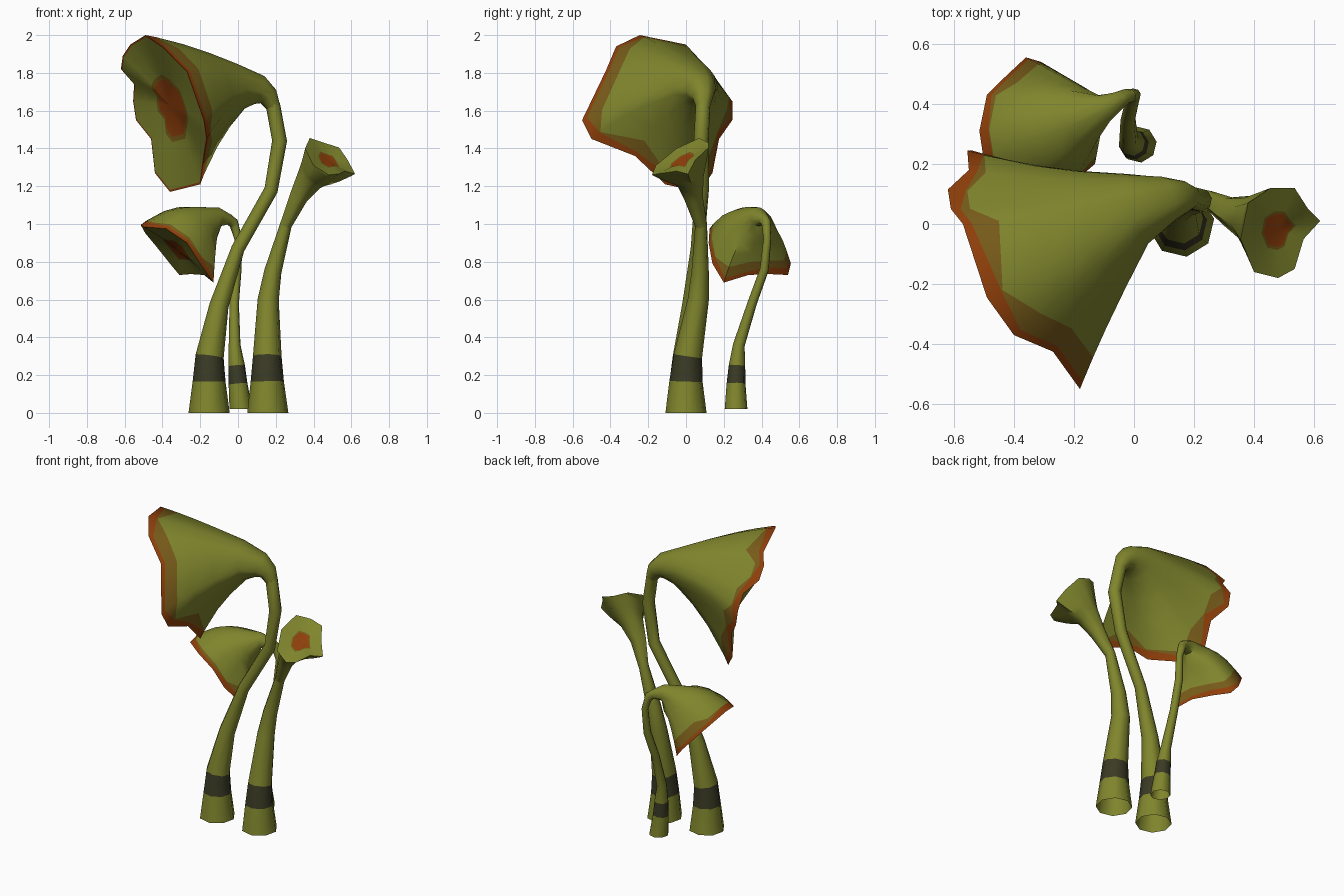
import bpy, bmesh, math, random
from mathutils import Vector, Quaternion

if "Cube" in bpy.data.objects:
    bpy.data.objects.remove(bpy.data.objects["Cube"])

random.seed(7)


def material(name, rgb):
    m = bpy.data.materials.new(name)
    m.diffuse_color = (*rgb, 1)
    m.use_nodes = True
    m.node_tree.nodes["Principled BSDF"].inputs["Base Color"].default_value = m.diffuse_color
    return m


MATS = [material("olive_green", (0.215, 0.236, 0.026)),
        material("dark_band", (0.042, 0.042, 0.018)),
        material("rust_orange", (0.28, 0.050, 0.003)),
        material("brown_fringe", (0.185, 0.105, 0.010))]
GREEN, DARK, RUST, FRINGE = range(4)


def loft(name, rings, colours, cap_point=None, cap_colour=GREEN):
    """Skin a list of equal-length point rings; colours holds one index per strip."""
    bm = bmesh.new()
    vs = [[bm.verts.new(p) for p in r] for r in rings]
    n = len(rings[0])
    for a, b, c in zip(vs, vs[1:], colours):
        for i in range(n):
            j = (i + 1) % n
            bm.faces.new((a[i], a[j], b[j], b[i])).material_index = c
    if cap_point is not None:
        tip = bm.verts.new(cap_point)
        for i in range(n):
            bm.faces.new((vs[-1][i], vs[-1][(i + 1) % n], tip)).material_index = cap_colour
    for f in bm.faces:
        f.smooth = True
    bmesh.ops.recalc_face_normals(bm, faces=bm.faces)
    me = bpy.data.meshes.new(name)
    bm.to_mesh(me)
    bm.free()
    for m in MATS:
        me.materials.append(m)
    me.set_sharp_from_angle(angle=math.radians(50))
    ob = bpy.data.objects.new(name, me)
    bpy.context.collection.objects.link(ob)
    return ob


def stem(name, path, band):
    """Eight-sided open tube through (x, y, z, radius); strip number `band` is dark."""
    pts = [Vector(p[:3]) for p in path]
    rings = []
    for k, p in enumerate(pts):
        t = (pts[min(k + 1, len(pts) - 1)] - pts[max(k - 1, 0)]).normalized()
        if k == 0:
            t = Vector((0, 0, 1))
        q = Vector((0, 0, 1)).rotation_difference(t)
        rings.append([p + q @ Vector((math.cos(a), math.sin(a), 0)) * path[k][3] * 1.05
                      for a in (math.tau * (i + 0.2) / 8 for i in range(8))])
    loft(name, rings, [DARK if k == band else GREEN for k in range(len(path) - 1)])


def flower(name, neck, rim, lift, depth, edged):
    """Trumpet from round neck rings to an irregular rim, closed by a shallow face."""
    rim = [Vector(p) for p in rim]
    n = len(rim)
    mid = sum(rim, Vector()) / n
    cs = [Vector(p[:3]) for p in neck]
    axis = (mid - cs[-1]).normalized()
    # spread the neck points round the circle by rim length, lined up with the rim
    flat = [(p - mid) - axis * (p - mid).dot(axis) for p in rim]
    turn = sum((flat[i].cross(flat[(i + 1) % n]).dot(axis) for i in range(n)))
    sign = 1 if turn > 0 else -1
    steps = [(rim[(i + 1) % n] - rim[i]).length for i in range(n)]
    angs = [sign * math.tau * sum(steps[:i]) / sum(steps) for i in range(n)]
    start = sum((Quaternion(axis, -a) @ f for a, f in zip(angs, flat)), Vector()).normalized()
    # average the even spread with the true rim direction
    radial = [(Quaternion(axis, a) @ start + f.normalized()).normalized()
              for a, f in zip(angs, flat)]
    rings = []
    for k, c in enumerate(cs):
        nxt = cs[k + 1] if k + 1 < len(cs) else mid
        prv = cs[k - 1] if k else c
        q = axis.rotation_difference((nxt - prv).normalized())
        rings.append([c + (q @ u) * neck[k][3] for u in radial])
    base, lift = rings[-1], Vector(lift)
    colours = [GREEN] * (len(cs) - 1)
    # outer skin, with a ragged rust border
    for t, c, lo, hi in ((0.28, GREEN, 0, 0), (0.55, GREEN, 0, 0), (0.88, GREEN, -.12, 0),
                         (0.92, FRINGE, -.03, .02), (1, RUST, 0, 0)):
        ring = []
        for a, b in zip(base, rim):
            s = t + random.choice((lo, hi, hi))
            ring.append(a.lerp(b, s) + lift * (4 * s * (1 - s)))
        rings.append(ring)
        colours.append(c if edged else GREEN)
    # inner face with a rust heart
    for f, c in ((0.975, RUST if edged else GREEN), (0.7, GREEN), (0.43, GREEN), (0.37, FRINGE)):
        rings.append([mid.lerp(p, f) - axis * depth * min(1, 1.6 * (1 - f)) for p in rim])
        colours.append(c)
    loft(name, rings, colours, mid - axis * depth, RUST)


# Tall plant
stem("tall_stem", [(-.153, 0, 0, .105), (-.153, 0, .165, .084), (-.15, .005, .3, .072),
                   (-.10, .03, .57, .049), (0, .06, .87, .034), (.175, .085, 1.18, .035),
                   (.22, .08, 1.44, .038), (.185, .09, 1.63, .037), (.15, .09, 1.68, .04)], 1)
flower("tall_flower",
       [(.188, .09, 1.62, .037), (.16, .09, 1.675, .055), (.11, .08, 1.71, .08),
        (.01, .05, 1.73, .122)],
       [(-.49, -.245, 2.0), (-.40, -.37, 1.94), (-.27, -.425, 1.81), (-.18, -.55, 1.55),
        (-.165, -.50, 1.45), (-.18, -.27, 1.36), (-.20, -.11, 1.21), (-.36, .07, 1.17),
        (-.44, .14, 1.27), (-.46, .175, 1.45), (-.54, .245, 1.55), (-.555, .245, 1.65),
        (-.55, .18, 1.74), (-.62, .115, 1.82), (-.61, .05, 1.89), (-.57, 0, 1.95)],
       (-.015, -.015, .02), .05, True)

# Upright plant on the right
stem("right_stem", [(.158, 0, 0, .105), (.155, 0, .165, .085), (.155, .01, .3, .073),
                    (.16, .065, .6, .054), (.185, .075, .75, .044), (.255, .08, 1.0, .030),
                    (.275, .07, 1.05, .032)], 1)
flower("right_flower",
       [(.252, .08, .99, .031), (.32, .04, 1.14, .050), (.38, .02, 1.24, .076)],
       [(.38, .07, 1.455), (.455, .12, 1.43), (.535, .12, 1.405), (.58, .05, 1.34),
        (.62, .01, 1.265), (.565, -.05, 1.28), (.535, -.15, 1.265), (.48, -.18, 1.26),
        (.40, -.16, 1.31), (.355, -.05, 1.40)],
       (0, 0, -.008), .012, False)

# Small plant at the back
stem("small_stem", [(.015, .265, .02, .058), (0, .265, .155, .048), (-.007, .27, .25, .042),
                    (-.018, .28, .36, .03), (-.02, .35, .58, .024), (-.005, .415, .76, .023),
                    (.002, .43, .92, .02), (-.025, .425, 1.01, .024), (-.06, .41, 1.03, .028)], 1)
flower("small_flower",
       [(-.01, .43, .985, .021), (-.045, .415, 1.022, .028), (-.10, .385, 1.038, .05),
        (-.175, .36, 1.01, .105)],
       [(-.515, .31, .995), (-.50, .21, .985), (-.38, .125, .975), (-.27, .12, .90),
        (-.20, .14, .79), (-.13, .20, .69), (-.18, .33, .73), (-.25, .44, .735),
        (-.31, .54, .73), (-.36, .555, .79), (-.44, .48, .89), (-.49, .43, .95)],
       (0, 0, .03), .02, True)
